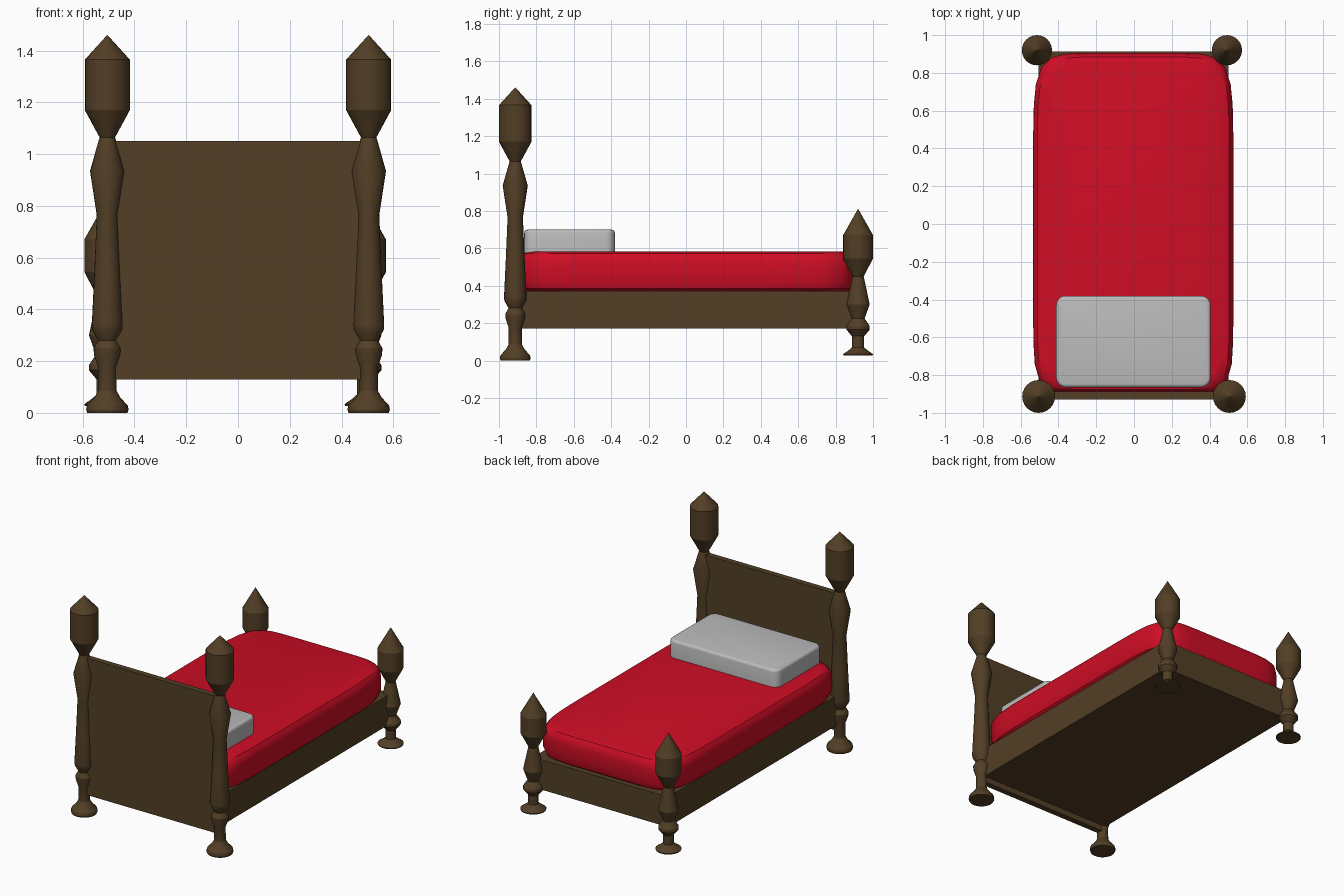
import bpy, bmesh, math

if "Cube" in bpy.data.objects:
    bpy.data.objects.remove(bpy.data.objects["Cube"])


def material(name, rgb):
    m = bpy.data.materials.new(name)
    m.diffuse_color = (*rgb, 1)
    m.use_nodes = True
    m.node_tree.nodes["Principled BSDF"].inputs["Base Color"].default_value = m.diffuse_color
    return m


WOOD = material("dark wood", (0.085, 0.049, 0.019))
RED = material("red blanket", (0.62, 0.004, 0.018))
GREY = material("grey pillow", (0.50, 0.50, 0.50))


def finish(bm, name, mat, smooth=None):
    bmesh.ops.recalc_face_normals(bm, faces=bm.faces)
    me = bpy.data.meshes.new(name)
    bm.to_mesh(me)
    bm.free()
    ob = bpy.data.objects.new(name, me)
    bpy.context.collection.objects.link(ob)
    me.materials.append(mat)
    if smooth:
        bpy.ops.object.select_all(action='DESELECT')
        ob.select_set(True)
        bpy.context.view_layer.objects.active = ob
        bpy.ops.object.shade_smooth_by_angle(angle=math.radians(smooth))
    return ob


def loft(bm, rings):
    """Skin closed rings of points and cap both ends."""
    vs = [[bm.verts.new(p) for p in r] for r in rings]
    n = len(vs[0])
    for a, b in zip(vs, vs[1:]):
        for i in range(n):
            j = (i + 1) % n
            bm.faces.new((a[i], a[j], b[j], b[i]))
    bm.faces.new(vs[0][::-1])
    bm.faces.new(vs[-1])


def post(name, x, y, profile, sides=24):
    bm = bmesh.new()
    ang = [2 * math.pi * i / sides for i in range(sides)]
    loft(bm, [[(x + r * math.cos(a), y + r * math.sin(a), z) for a in ang]
              for r, z in profile])
    finish(bm, name, WOOD, 25)


def box(name, lo, hi, mat, corner=0, edge=0):
    bm = bmesh.new()
    bmesh.ops.create_cube(bm, size=1)
    for v in bm.verts:
        v.co = [(l + h) / 2 + c * (h - l) for l, h, c in zip(lo, hi, v.co)]
    if corner:
        up = [e for e in bm.edges if abs(e.verts[0].co.z - e.verts[1].co.z) > 1e-4]
        bmesh.ops.bevel(bm, geom=up, offset=corner, segments=5, profile=0.5, affect='EDGES')
        rim = [e for e in bm.edges if all(abs(v.co.z - hi[2]) < 1e-4 for v in e.verts)]
        bmesh.ops.bevel(bm, geom=rim, offset=edge, segments=3, profile=0.5, affect='EDGES')
    finish(bm, name, mat, 35 if corner else None)


# turned posts: (radius, height)
HEAD = [(0.078, 0), (0.082, 0.012), (0.079, 0.028), (0.05, 0.06), (0.036, 0.085),
        (0.035, 0.175), (0.052, 0.225), (0.053, 0.25), (0.036, 0.28), (0.058, 0.32),
        (0.06, 0.34), (0.05, 0.55), (0.041, 0.765), (0.067, 0.935), (0.03, 1.065),
        (0.087, 1.17), (0.087, 1.365), (0.001, 1.46)]
FOOT = [(0.078, 0.027), (0.08, 0.034), (0.05, 0.055), (0.033, 0.07), (0.033, 0.13),
        (0.062, 0.165), (0.062, 0.185), (0.035, 0.225), (0.062, 0.30),
        (0.03, 0.45), (0.08, 0.545), (0.08, 0.67), (0.001, 0.81)]
for side, s in (("left", -1), ("right", 1)):
    post("head_post_" + side, s * 0.505, -0.913, HEAD)
    post("foot_post_" + side, -0.011 + s * 0.503, 0.92, FOOT)

# headboard and bed frame
box("headboard", (-0.5, -0.928, 0.13), (0.5, -0.888, 1.05), WOOD)
box("bed_frame", (-0.505, -0.90, 0.17), (0.5, 0.912, 0.372), WOOD)

# mattress: bowed outline, rounded rims
def outline(inset, z, n=72):
    pts = []
    for i in range(n):
        a = 2 * math.pi * i / n
        c, s = math.cos(a), math.sin(a)
        p = 8 if s > 0 else 10
        r = (abs(c) ** p + abs(s) ** p) ** (-1 / p)
        pts.append((-0.004 + (0.53 - inset) * r * c, 0.004 + (0.902 - inset) * r * s, z))
    return pts


bm = bmesh.new()
loft(bm, [outline(i, z) for i, z in ((0.03, 0.372), (0.012, 0.385), (0, 0.42), (0, 0.52),
                                     (0.006, 0.55), (0.022, 0.572), (0.06, 0.583))])
finish(bm, "mattress", RED, 35)

# pillow
box("pillow", (-0.412, -0.865, 0.56), (0.406, -0.38, 0.70), GREY, 0.05, 0.018)
